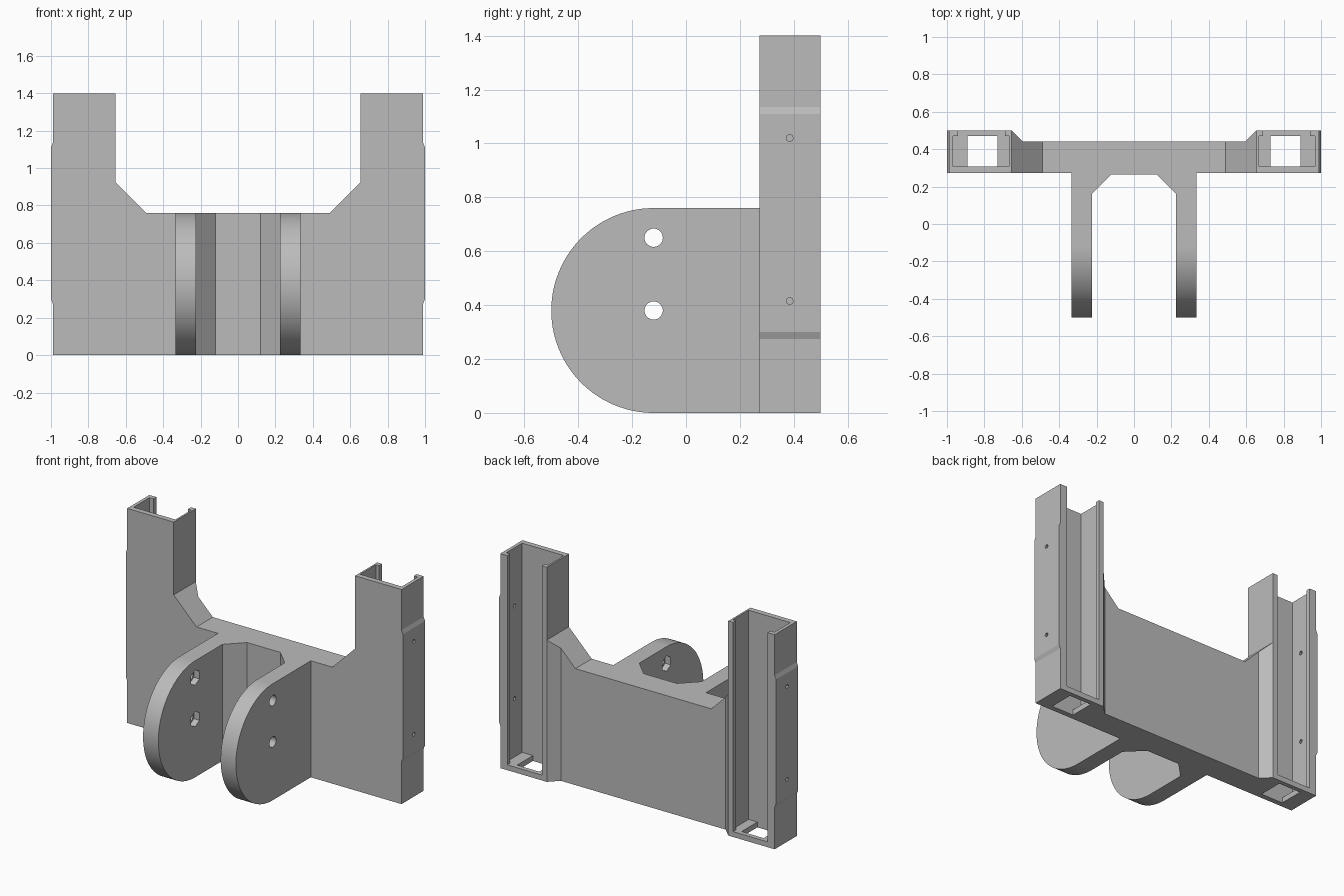
import bpy
import bmesh
from math import sin, cos, pi, radians
from mathutils import Vector

if "Cube" in bpy.data.objects:
    bpy.data.objects.remove(bpy.data.objects["Cube"], do_unlink=True)

grey = bpy.data.materials.new("plain grey")
grey.use_nodes = True
colour = (0.5, 0.5, 0.5, 1)
grey.diffuse_color = colour
grey.node_tree.nodes["Principled BSDF"].inputs["Base Color"].default_value = colour


def prism(name, outline, axis, start, end):
    """Extrude a 2D outline along an axis; the outline uses the other two axes in order."""
    def place(p, d):
        return {"x": (d, p[0], p[1]), "y": (p[0], d, p[1]), "z": (p[0], p[1], d)}[axis]
    bm = bmesh.new()
    face = bm.faces.new([bm.verts.new(place(p, start)) for p in outline])
    moved = bmesh.ops.extrude_face_region(bm, geom=[face])["geom"]
    shift = Vector(place((0, 0), end - start))
    bmesh.ops.translate(bm, vec=shift, verts=[g for g in moved if isinstance(g, bmesh.types.BMVert)])
    bmesh.ops.recalc_face_normals(bm, faces=bm.faces)
    mesh = bpy.data.meshes.new(name)
    bm.to_mesh(mesh)
    bm.free()
    obj = bpy.data.objects.new(name, mesh)
    bpy.context.collection.objects.link(obj)
    return obj


def box(name, x, y, z):
    return prism(name, [(x[0], y[0]), (x[1], y[0]), (x[1], y[1]), (x[0], y[1])], "z", *z)


def ring(centre, radius, sides, first=0.0):
    return [(centre[0] + radius * cos(first + 2 * pi * i / sides),
             centre[1] + radius * sin(first + 2 * pi * i / sides)) for i in range(sides)]


def combine(target, tool, operation="DIFFERENCE"):
    mod = target.modifiers.new("combine", "BOOLEAN")
    mod.operation, mod.solver, mod.object = operation, "EXACT", tool
    bpy.context.view_layer.objects.active = target
    bpy.ops.object.modifier_apply(modifier=mod.name)
    bpy.data.objects.remove(tool, do_unlink=True)


def mirrored(half):
    return half + [(-x, v) for x, v in reversed(half)]


FRONT, BACK, WEB_TOP = 0.272, 0.5, 0.76

# Frame: web, both posts and the raised side pads from one front outline
frame = prism("mounting_bracket", mirrored([
    (0.49, WEB_TOP), (0.655, 0.925), (0.655, 1.4), (0.99, 1.4), (0.99, 1.135),
    (1, 1.11), (1, 0.3), (0.99, 0.275), (0.99, 0)]), "y", FRONT, BACK)

# Recessed back of the web with sloped sides
combine(frame, prism("back_recess", mirrored(
    [(0.595, 0.44), (0.655, BACK), (0.655, 0.55)]), "z", -0.1, 1.5))

# Fork: U-shaped plan trimmed by a round-ended side outline
fork = prism("fork", mirrored([
    (0.12, 0.265), (0.225, 0.16), (0.225, -0.6), (0.335, -0.6), (0.335, 0.38)]),
    "z", -0.1, 1)
radius, pivot = WEB_TOP / 2, -0.12
arc = [(pivot - radius * sin(pi * i / 56), radius - radius * cos(pi * i / 56)) for i in range(57)]
combine(fork, prism("fork_side", arc + [(0.35, WEB_TOP), (0.35, 0)], "x", -0.5, 0.5), "INTERSECT")

# Bolt holes through the arms, with hexagonal nut pockets on the inner faces
for z in (0.38, 0.65):
    combine(fork, prism("bolt_hole", ring((pivot, z), 0.034, 32), "x", -0.5, 0.5))
    combine(fork, prism("nut_pocket", ring((pivot, z), 0.05, 6, pi / 2), "x", -0.265, 0.265))
combine(frame, fork, "UNION")

# Posts: hollow channel, rear slot, floor window and pin holes
for side in (-1, 1):
    def span(a, b):
        return sorted((side * a, side * b))
    combine(frame, box("channel", span(0.667, 0.968), (0.307, 0.47), (0.035, 1.5)))
    combine(frame, box("rear_slot", span(0.69, 0.94), (0.4, 0.55), (0.035, 1.5)))
    combine(frame, box("floor_window", span(0.73, 0.89), (0.307, 0.47), (-0.1, 0.1)))
    for z in (0.415, 1.02):
        combine(frame, prism("pin_hole", ring((0.385, z), 0.013, 8), "x", *span(0.93, 1.05)))

# Finish
frame.data.materials.clear()
frame.data.materials.append(grey)
for poly in frame.data.polygons:
    poly.material_index = 0
bpy.ops.object.select_all(action="DESELECT")
frame.select_set(True)
bpy.context.view_layer.objects.active = frame
bpy.ops.object.shade_smooth_by_angle(angle=radians(15))
